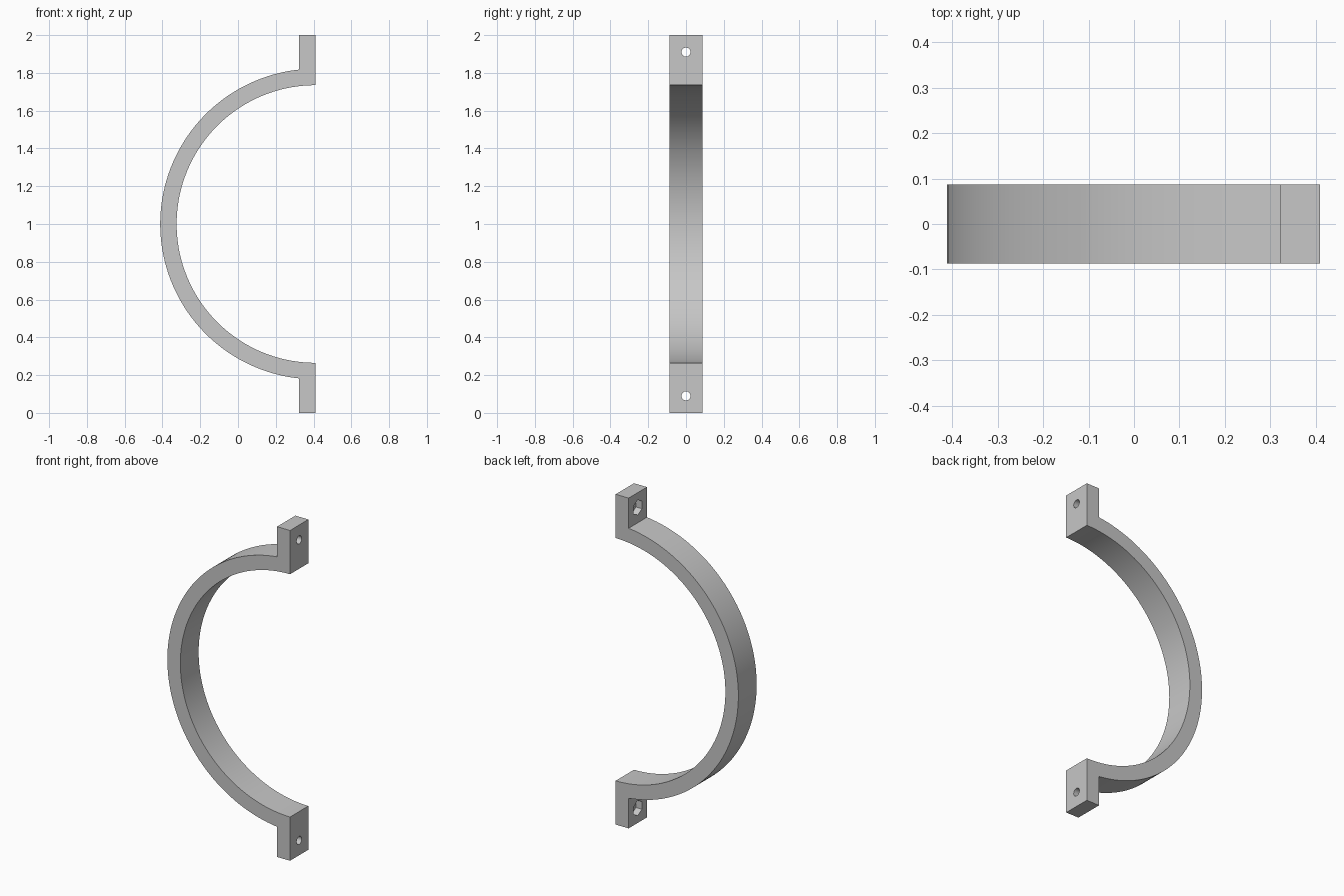
import bpy, bmesh, math
from mathutils import Matrix, Vector

if "Cube" in bpy.data.objects:
    bpy.data.objects.remove(bpy.data.objects["Cube"], do_unlink=True)

WIDTH = 0.175                    # strap width along y
END_X, TAB_X = 0.41, 0.323       # mating face and back face of the tabs
R_IN, R_OUT = 0.735, 0.822
HOLE_Z = 0.91                    # bolt offset from the middle
STEPS = 72

grey = bpy.data.materials.new("plain_grey")
grey.use_nodes = True
grey.diffuse_color = (0.57, 0.57, 0.57, 1)
grey.node_tree.nodes["Principled BSDF"].inputs["Base Color"].default_value = grey.diffuse_color


def make_object(name, bm):
    bmesh.ops.recalc_face_normals(bm, faces=bm.faces)
    mesh = bpy.data.meshes.new(name)
    bm.to_mesh(mesh)
    bm.free()
    mesh.materials.append(grey)
    obj = bpy.data.objects.new(name, mesh)
    bpy.context.collection.objects.link(obj)
    return obj


def arc(radius, start, end):
    """Points on the strap circle, centred on the mating plane."""
    return [(END_X + radius * math.cos(a), 1 + radius * math.sin(a))
            for a in (start + (end - start) * i / STEPS for i in range(STEPS + 1))]


def cutter(name, sides, radius, x0, x1, z):
    """Prism along x with a corner pointing up."""
    bm = bmesh.new()
    bmesh.ops.create_cone(bm, cap_ends=True, segments=sides, radius1=radius,
                          radius2=radius, depth=x1 - x0)
    turn = Matrix.Rotation(math.pi / 2, 4, 'Y')
    bmesh.ops.transform(bm, matrix=turn, verts=bm.verts)
    # put one corner exactly on the z axis
    v = bm.verts[:][0].co
    spin = Matrix.Rotation(math.pi / 2 - math.atan2(v.z, v.y), 4, 'X')
    move = Matrix.Translation(((x0 + x1) / 2, 0, z))
    bmesh.ops.transform(bm, matrix=move @ spin, verts=bm.verts)
    obj = make_object(name, bm)
    obj.hide_render = True
    return obj


# Half-ring strap with a bolting tab at each end, as one extruded profile
tab_angle = math.acos((TAB_X - END_X) / R_OUT)
profile = arc(R_IN, math.pi / 2, 3 * math.pi / 2)
profile += [(END_X, 0), (TAB_X, 0)]
profile += arc(R_OUT, 2 * math.pi - tab_angle, tab_angle)
profile += [(TAB_X, 2), (END_X, 2)]

bm = bmesh.new()
face = bm.faces.new([bm.verts.new((x, -WIDTH / 2, z)) for x, z in profile])
new = bmesh.ops.extrude_face_region(bm, geom=[face])["geom"]
bmesh.ops.translate(bm, vec=Vector((0, WIDTH, 0)),
                    verts=[g for g in new if isinstance(g, bmesh.types.BMVert)])
clamp = make_object("half_ring_clamp", bm)

bpy.ops.object.select_all(action='DESELECT')
bpy.context.view_layer.objects.active = clamp
clamp.select_set(True)

# Bolt hole and hexagonal nut pocket through each tab
for side in (-1, 1):
    z = 1 + side * HOLE_Z
    for tool in (cutter("bolt_hole_cutter", 32, 0.024, TAB_X - 0.05, END_X + 0.05, z),
                 cutter("nut_pocket_cutter", 6, 0.046, TAB_X - 0.05, TAB_X + 0.04, z)):
        cut = clamp.modifiers.new("cut", 'BOOLEAN')
        cut.operation = 'DIFFERENCE'
        cut.solver = 'EXACT'
        cut.object = tool
        bpy.ops.object.modifier_apply(modifier=cut.name)
        bpy.data.objects.remove(tool, do_unlink=True)

bpy.ops.object.shade_smooth_by_angle(angle=math.radians(30))
